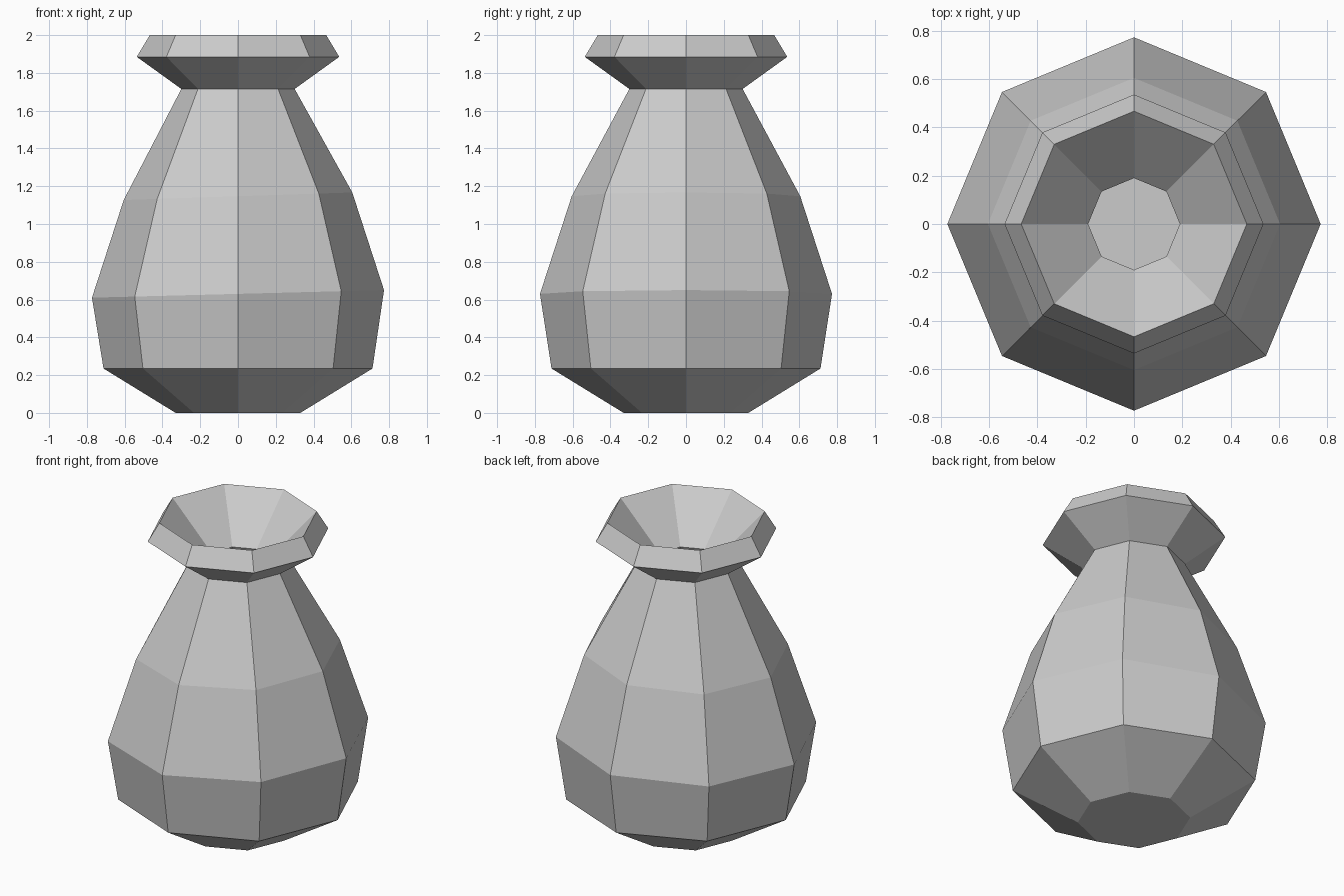
import bpy, bmesh
from math import cos, sin, pi

if "Cube" in bpy.data.objects:
    bpy.data.objects.remove(bpy.data.objects["Cube"])

SIDES = 8
# Profile as (radius, height, tilt along x): outside going up, then inside going down
PROFILE = [
    (0.33, 0.00, 0), (0.712, 0.235, 0), (0.773, 0.63, 0.026), (0.605, 1.147, 0.033),
    (0.30, 1.715, 0), (0.536, 1.885, 0), (0.467, 2.00, 0),
    (0.19, 1.72, 0), (0.49, 1.11, 0.033), (0.645, 0.62, 0.026), (0.61, 0.31, 0), (0.28, 0.125, 0),
]

bm = bmesh.new()
rings = []
for r, z, tilt in PROFILE:
    ring = []
    for i in range(SIDES):
        a = 2 * pi * i / SIDES
        x, y = r * cos(a), r * sin(a)
        ring.append(bm.verts.new((x, y, z + tilt * x)))
    rings.append(ring)

# Walls
for lo, hi in zip(rings, rings[1:]):
    for i in range(SIDES):
        j = (i + 1) % SIDES
        bm.faces.new((lo[i], lo[j], hi[j], hi[i]))

# Underside and inner floor
bm.faces.new(rings[0][::-1])
bm.faces.new(rings[-1])
bmesh.ops.recalc_face_normals(bm, faces=bm.faces[:])

mesh = bpy.data.meshes.new("vase")
bm.to_mesh(mesh)
bm.free()
vase = bpy.data.objects.new("vase", mesh)
bpy.context.collection.objects.link(vase)
